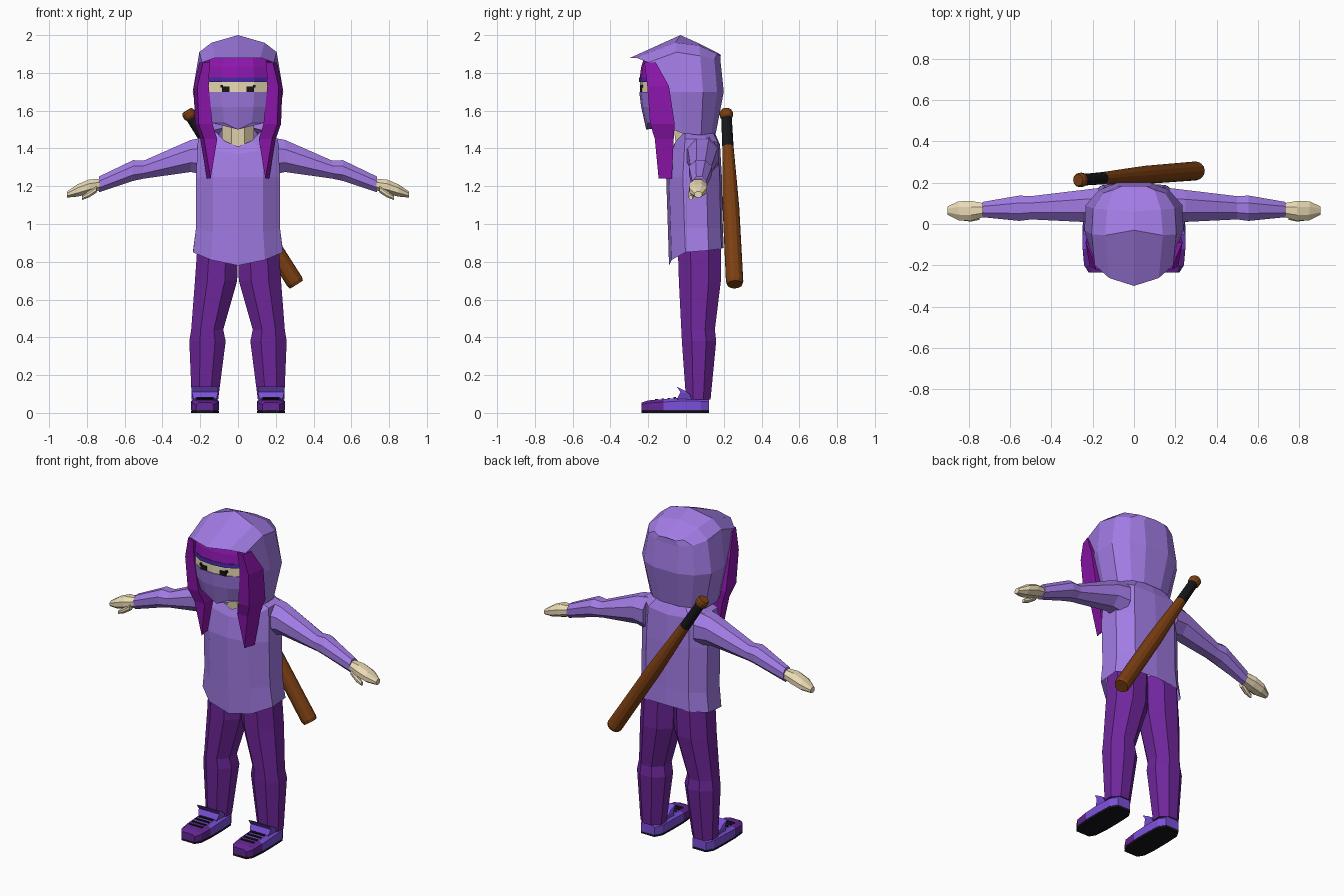
import bpy, bmesh, math
from mathutils import Vector

if "Cube" in bpy.data.objects:
    bpy.data.objects.remove(bpy.data.objects["Cube"])

mats = {}
COL = dict(cloth=(.36, .2, .78), trousers=(.16, .02, .33), hair=(.27, .008, .42),
           skin=(.83, .71, .46), black=(.008, .008, .01), wood=(.2, .05, .006),
           shoe=(.2, .08, .7), toe=(.13, .02, .3), band=(.06, .02, .35))


def mat(key):
    if key not in mats:
        mats[key] = bpy.data.materials.new(key)
        mats[key].diffuse_color = (*COL[key], 1)
    return mats[key]


def loft(name, rings, key, mirror=False, closed=True, caps=(True, True)):
    """Skin a list of equal-length point rings; optionally mirror over x."""
    bm = bmesh.new()
    vs = [[bm.verts.new(p) for p in r] for r in rings]
    n = len(vs[0])
    for a, b in zip(vs, vs[1:]):
        for i in range(n if closed else n - 1):
            j = (i + 1) % n
            bm.faces.new((a[i], a[j], b[j], b[i]))
    if caps[0]:
        bm.faces.new(vs[0][::-1])
    if caps[1]:
        bm.faces.new(vs[-1])
    bmesh.ops.recalc_face_normals(bm, faces=bm.faces)
    me = bpy.data.meshes.new(name)
    bm.to_mesh(me)
    bm.free()
    me.materials.append(mat(key))
    ob = bpy.data.objects.new(name, me)
    bpy.context.collection.objects.link(ob)
    if mirror:
        m = ob.modifiers.new("Mirror", 'MIRROR')
        m.use_mirror_merge = False
    return ob


def box(name, x0, x1, y0, y1, z0, z1, key, mirror=True):
    return loft(name, [[(x0, y0, z), (x1, y0, z), (x1, y1, z), (x0, y1, z)] for z in (z0, z1)], key, mirror)


def sym(half, ends):
    """Complete a half outline that starts at x=0 (ends=2: also finishes there)."""
    rest = half[1:-1] if ends == 2 else half[1:]
    return half + [(-x, y, z) for x, y, z in reversed(rest)]


OCT = [(math.cos(math.pi * (k + .5) / 4) * 1.08, math.sin(math.pi * (k + .5) / 4) * 1.08) for k in range(8)]


def oct_z(z, x0, x1, y0, y1):
    return [((x0 + x1) / 2 + a * (x1 - x0) / 2, (y0 + y1) / 2 + b * (y1 - y0) / 2, z) for a, b in OCT]


def oct_x(x, z0, z1, y0, y1):
    return [(x, y, z) for z, y, _ in oct_z(0, z0, z1, y0, y1)]


# tunic with pointed front hem and open collar
SHAPE = [(0, -1), (.6, -.9), (1, -.4), (1, .45), (.65, .92), (0, 1)]


def torso_ring(w, yf, yb, zs):
    c, h = (yf + yb) / 2, (yb - yf) / 2
    return sym([(a * w, c + b * h, z) for (a, b), z in zip(SHAPE, zs)], 2)


loft("tunic", [
    torso_ring(.238, -.09, .2, (.78, .81, .85, .86, .87, .875)),
    torso_ring(.222, -.095, .195, (.95, .96, .98, .98, .98, .98)),
    torso_ring(.222, -.105, .19, (1.25,) * 6),
    torso_ring(.212, -.085, .18, (1.37, 1.39, 1.45, 1.45, 1.43, 1.42)),
    torso_ring(.12, -.065, .14, (1.41, 1.44, 1.49, 1.5, 1.51, 1.51))],
    "cloth", caps=(False, False))
loft("neck", [oct_z(1.38, -.085, .085, -.05, .11), oct_z(1.56, -.085, .085, -.07, .11)], "skin")

# arms and hands
loft("sleeve", [
    oct_x(.17, 1.26, 1.46, .0, .175), oct_x(.25, 1.275, 1.445, .01, .165),
    oct_x(.5, 1.24, 1.335, .022, .135), oct_x(.555, 1.228, 1.338, .015, .138),
    oct_x(.735, 1.168, 1.252, .033, .107)], "cloth", True)
loft("hand", [
    oct_x(.725, 1.18, 1.24, .035, .1), oct_x(.79, 1.16, 1.235, .015, .112),
    oct_x(.85, 1.145, 1.21, .018, .11), oct_x(.905, 1.14, 1.172, .045, .085)], "skin", True)
loft("thumb", [
    oct_x(.75, 1.165, 1.205, .02, .055), oct_x(.79, 1.14, 1.175, .012, .045),
    oct_x(.825, 1.128, 1.15, .015, .035)], "skin", True)

# trouser legs
loft("trouser_leg", [
    oct_z(.07, .105, .245, .0, .13), oct_z(.38, .065, .258, -.022, .16),
    oct_z(.44, .078, .248, -.025, .153), oct_z(.7, .004, .228, -.038, .185),
    oct_z(.92, .0, .213, -.045, .185)], "trousers", True)


# shoes: sole, upper, toe cap, tongue and laces
def shoe_ring(y, hw, z0, z1):
    c = .175
    return [(c - hw, y, z0), (c + hw, y, z0), (c + hw, y, z0 + (z1 - z0) * .75),
            (c + hw * .7, y, z1), (c - hw * .7, y, z1), (c - hw, y, z0 + (z1 - z0) * .75)]


plan = [(-.235, .045, .055), (-.2, .067, .066), (-.12, .074, .073),
        (-.02, .074, .08), (.08, .07, .078), (.122, .045, .074)]
loft("shoe_sole", [shoe_ring(y, w, 0, .014) for y, w, h in plan], "black", True)
loft("shoe_toe", [shoe_ring(y, w, .012, h) for y, w, h in plan[:3]], "toe", True)
loft("shoe_upper", [shoe_ring(y, w, .012, h) for y, w, h in plan[2:]], "shoe", True)
loft("shoe_tongue", [
    [(.115, -.05, .07), (.235, -.05, .07), (.235, .03, .07), (.115, .03, .07)],
    [(.105, -.03, .11), (.245, -.03, .11), (.245, .02, .1), (.105, .02, .1)],
    [(.105, -.05, .14), (.245, -.05, .14), (.24, -.01, .12), (.11, -.01, .12)]], "shoe", True)
for i in range(4):
    y = -.06 - i * .032
    box("shoe_lace", .13, .22, y - .007, y + .007, .06, .083 - i * .003, "black")


# head stacked in bands: mask, skin strip, headband, fringe
def head_ring(z, s, dy=0):
    half = [(0, -.245), (.085, -.235), (.162, -.19), (.19, -.07), (.15, .08), (0, .12)]
    return sym([(x * s, y * (s if y < 0 else 1) + dy, z) for x, y in half], 2)


mask_low = [(x, y, z - (.035 if abs(x) < .01 and y < 0 else 0)) for x, y, z in head_ring(1.535, .86)]
loft("face_mask", [mask_low, head_ring(1.62, .97), head_ring(1.7, 1.01)], "cloth")
loft("eye_strip", [head_ring(1.695, .99), head_ring(1.758, .99)], "skin")
loft("headband", [head_ring(1.752, 1.02), head_ring(1.775, 1.01)], "band")
loft("fringe", [head_ring(1.772, 1), head_ring(1.83, .97), head_ring(1.885, .9)], "hair")
box("eye", .045, .085, -.243, -.2, 1.7, 1.727, "black")
box("eye_lash", .08, .093, -.242, -.2, 1.722, 1.735, "black")


# long side locks of hair
def lock_ring(z, x0, x1, y0, y1):
    return [(x0, y0, z), (x1 - .02, y0, z), (x1, y1, z), (x0 + .01, y1, z)]


loft("hair_lock", [
    lock_ring(1.855, .15, .205, -.22, -.16), lock_ring(1.73, .155, .235, -.205, -.09),
    lock_ring(1.53, .135, .228, -.19, -.06), lock_ring(1.45, .11, .2, -.165, -.065),
    lock_ring(1.24, .145, .165, -.145, -.075)], "hair", True)

# hood: arches from the peaked rim over the crown to the back
arches = [
    [(0, -.3, 1.878), (.12, -.262, 1.88), (.19, -.2, 1.855), (.208, -.11, 1.7), (.185, -.07, 1.5)],
    [(0, -.03, 2.0), (.14, -.055, 1.96), (.205, -.05, 1.91), (.24, -.03, 1.7), (.2, -.02, 1.48)],
    [(0, .06, 1.96), (.13, .07, 1.945), (.198, .075, 1.89), (.235, .09, 1.7), (.185, .08, 1.47)],
    [(0, .17, 1.905), (.1, .165, 1.9), (.15, .15, 1.87), (.17, .165, 1.7), (.13, .135, 1.48)],
    [(0, .185, 1.895), (.06, .183, 1.89), (.08, .183, 1.86), (.08, .2, 1.7), (.06, .158, 1.48)]]
# each arch runs down one side, so order it from foot to foot across the top
rings = [a[::-1] + [(-x, y, z) for x, y, z in a[1:]] for a in arches]
loft("hood", rings, "cloth", closed=False, caps=(False, False))
last = arches[-1]
loft("hood_back", [[p, (-p[0], p[1], p[2])] for p in last[1:]], "cloth", closed=False, caps=(False, False))
loft("hood_back_top", [[last[1], last[0]], [(-.06, .183, 1.89), (0, .183, 1.889)]],
     "cloth", closed=False, caps=(False, False))

# bat slung diagonally across the back
start, end = Vector((-.265, .213, 1.59)), Vector((.308, .258, .682))
axis = (end - start).normalized()
side = axis.cross(Vector((0, 1, 0))).normalized()
up = side.cross(axis)


def bat(name, profile, key):
    loft(name, [[start + axis * t + (side * math.cos(k * math.pi / 6) + up * math.sin(k * math.pi / 6)) * r
                 for k in range(12)] for t, r in profile], key)


bat("bat_knob", [(-.012, .028), (0, .035), (.024, .035), (.036, .028)], "wood")
bat("bat_grip", [(.03, .028), (.22, .03)], "black")
bat("bat_barrel", [(.218, .03), (.4, .037), (.6, .044), (1.06, .046), (1.077, .04)], "wood")

for m in bpy.data.materials:
    if m.users and not m.is_grease_pencil:
        m.use_nodes = True
        m.node_tree.nodes["Principled BSDF"].inputs["Base Color"].default_value = m.diffuse_color
